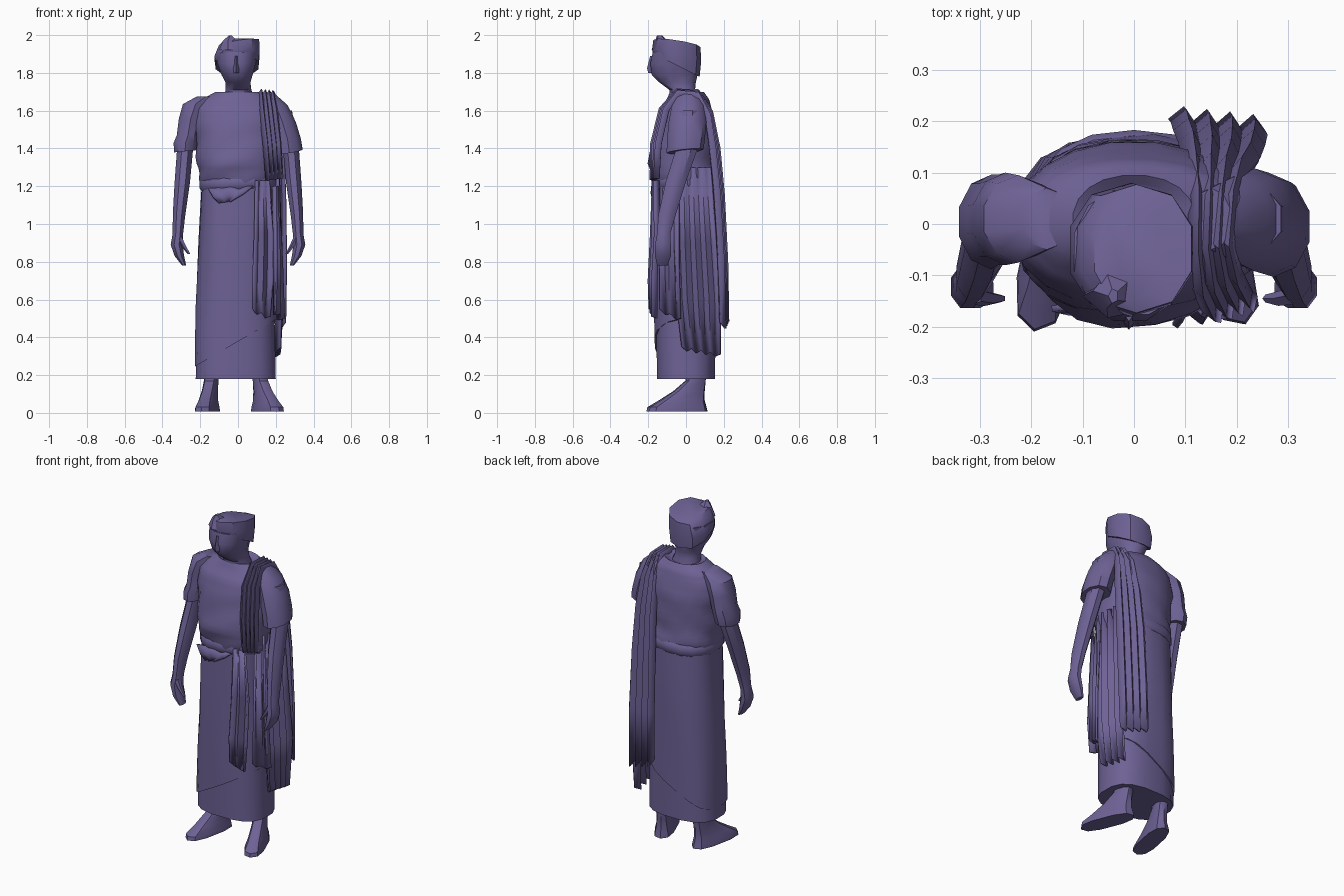
import bpy, bmesh, math
from mathutils import Vector

mat = bpy.data.materials.new("muted purple")
mat.diffuse_color = (0.155, 0.122, 0.30, 1)


def finish(name, bm, thickness=0):
    bmesh.ops.recalc_face_normals(bm, faces=bm.faces)
    me = bpy.data.meshes.new(name)
    bm.to_mesh(me)
    bm.free()
    me.materials.append(mat)
    ob = bpy.data.objects.new(name, me)
    bpy.context.collection.objects.link(ob)
    if thickness:
        mod = ob.modifiers.new("thickness", 'SOLIDIFY')
        mod.thickness = thickness
        mod.offset = 0
    bpy.ops.object.select_all(action='DESELECT')
    ob.select_set(True)
    bpy.context.view_layer.objects.active = ob
    bpy.ops.object.shade_smooth_by_angle(angle=math.radians(38))
    return ob


def loft(name, rings, n=10, power=1.0, sub=1, fold=None, yaw=0, phase=0.5):
    """Rings are (x, y, z, rx, ry, slope_x, slope_y); skin them and cap the ends."""
    rings = [tuple(r) + (0,) * (7 - len(r)) for r in rings]
    full = []
    for a, b in zip(rings, rings[1:]):
        for k in range(sub):
            t = k / sub
            full.append([p + (q - p) * t for p, q in zip(a, b)])
    full.append(rings[-1])
    bm = bmesh.new()
    loops = []
    for x, y, z, rx, ry, sx, sy in full:
        loop = []
        for i in range(n):
            a = 2 * math.pi * (i + phase) / n
            c, s = math.cos(a), math.sin(a)
            dx = rx * math.copysign(abs(c) ** power, c)
            dy = ry * math.copysign(abs(s) ** power, s)
            if fold:
                f = fold(a, x + dx, y + dy, z)
                dx, dy = dx * f, dy * f
            ux = dx * math.cos(yaw) - dy * math.sin(yaw)
            uy = dx * math.sin(yaw) + dy * math.cos(yaw)
            loop.append(bm.verts.new((x + ux, y + uy, z + sx * dx + sy * dy)))
        loops.append(loop)
    for a, b in zip(loops, loops[1:]):
        for i in range(n):
            j = (i + 1) % n
            bm.faces.new((a[i], a[j], b[j], b[i]))
    bm.faces.new(loops[0])
    bm.faces.new(loops[-1])
    return finish(name, bm)


def cloth(name, rows, pleats=3, depth=0.02, hem=0.03):
    """Pleated strip; rows are (left point, right point), last row is the hem."""
    bm = bmesh.new()
    rows = [(Vector(a), Vector(b)) for a, b in rows]
    mid = [(a + b) / 2 for a, b in rows]
    grid = []
    for r, (a, b) in enumerate(rows):
        tangent = mid[min(r + 1, len(rows) - 1)] - mid[max(r - 1, 0)]
        nrm = tangent.cross(b - a).normalized()
        line = []
        for i in range(2 * pleats + 1):
            p = a.lerp(b, i / (2 * pleats)) + nrm * depth * (i % 2)
            if r == len(rows) - 1:
                p.z -= hem * (i % 2)
            line.append(bm.verts.new(p))
        grid.append(line)
    for u, v in zip(grid, grid[1:]):
        for i in range(2 * pleats):
            bm.faces.new((u[i], u[i + 1], v[i + 1], v[i]))
    return finish(name, bm, 0.012)


# long under-skirt and the wrap over it with its slanting hem
loft("underskirt", [(-.012, 0, .18, .215, .155), (-.01, 0, .6, .205, .163),
                    (0, 0, 1.2, .19, .165)], n=16, power=.75)
loft("wrap", [(-.014, 0, .37, .216, .166, .58), (-.01, 0, .65, .213, .17, .45),
              (-.005, 0, .95, .203, .174, .2), (0, 0, 1.2, .195, .17)],
     n=20, power=.78, sub=2,
     fold=lambda a, x, y, z: 1 + .018 * math.sin(5 * a + 6 * z))

# bloused tunic with curved folds sweeping down from the draped shoulder
def tunic_fold(a, x, y, z):
    return 1 + .028 * math.sin(38 * (z - .5 * x + 1.2 * x * x)) * max(0, 1.75 - z) * 2.2

loft("tunic", [(0, 0, 1.2, .195, .17), (0, -.005, 1.25, .207, .18),
               (0, -.02, 1.32, .222, .182), (0, -.01, 1.42, .222, .172),
               (0, -.003, 1.52, .235, .162), (0, 0, 1.61, .23, .138),
               (0, .01, 1.66, .195, .113), (0, .005, 1.70, .12, .09),
               (0, 0, 1.68, .08, .07)],
     n=20, power=.9, sub=3, fold=tunic_fold)
loft("belt", [(0, 0, 1.185, .198, .172, .04), (0, 0, 1.20, .207, .183, .04),
              (0, 0, 1.235, .207, .183, .04), (0, 0, 1.25, .198, .172, .04)], n=18, power=.85)
cloth("tucked_fold", [((-.16, -.165, 1.19), (.08, -.18, 1.2)),
                      ((-.13, -.172, 1.14), (.03, -.182, 1.16)),
                      ((-.10, -.172, 1.11), (-.04, -.176, 1.12))], 2, -.012, 0)

# neck, face and hair
loft("head", [(.005, 0, 1.62, .1, .08), (.003, -.02, 1.71, .07, .07),
              (0, -.045, 1.75, .068, .1), (-.005, -.06, 1.79, .085, .125),
              (-.008, -.063, 1.85, .105, .13), (-.005, -.055, 1.91, .115, .125)],
     n=12, power=.9)
loft("nose", [(-.01, -.175, 1.80, .02, .025), (-.01, -.182, 1.825, .018, .024),
              (-.01, -.175, 1.89, .01, .015)], n=4, phase=0)
loft("hair", [(-.005, -.05, 1.84, .118, .122, 0, -.5), (-.005, -.05, 1.89, .125, .13, .1, -.25),
              (.005, -.048, 1.955, .112, .125, .16, -.15),
              (-.01, -.06, 1.968, .07, .09, .05, -.15)], n=10, power=.9)
loft("forelock", [(-.03, -.14, 1.92, .07, .045), (-.04, -.13, 1.97, .04, .035),
                  (-.04, -.14, 1.997, .01, .015)], n=5)

# arms and hands
for side, s in (("left", 1), ("right", -1)):
    loft(side + "_arm", [(s * .235, .01, 1.6, .055, .065), (s * .28, .005, 1.4, .046, .062),
                         (s * .295, -.055, 1.22, .044, .058), (s * .312, -.1, 1.05, .036, .05),
                         (s * .318, -.118, .95, .03, .038), (s * .325, -.122, .89, .034, .045),
                         (s * .31, -.122, .83, .027, .045), (s * .285, -.125, .78, .012, .03)],
         n=8)
    loft(side + "_thumb", [(s * .312, -.14, .93, .018, .018), (s * .285, -.145, .88, .014, .015),
                           (s * .258, -.145, .84, .008, .008)], n=5)

# short sleeve with a rolled edge, and the cape over the other shoulder
loft("sleeve", [(-.17, .01, 1.675, .05, .06), (-.225, .01, 1.635, .07, .085),
                (-.25, .01, 1.56, .066, .09), (-.265, .008, 1.47, .062, .088),
                (-.278, .004, 1.43, .066, .092), (-.28, 0, 1.385, .062, .085, .1)], n=10)
loft("shoulder_cape", [(.15, .01, 1.695, .04, .06), (.2, .01, 1.63, .065, .085),
                       (.235, .008, 1.54, .075, .1), (.262, 0, 1.45, .075, .1),
                       (.272, -.005, 1.385, .073, .098, .15, .1)], n=10)

# pleated cloth over the shoulder, falling down the front and the back
cloth("shoulder_drape", [((.15, -.165, 1.23), (.235, -.14, 1.24)),
                         ((.135, -.165, 1.42), (.225, -.13, 1.42)),
                         ((.115, -.12, 1.6), (.205, -.09, 1.6)),
                         ((.11, -.04, 1.69), (.19, -.03, 1.68)),
                         ((.11, .05, 1.69), (.2, .05, 1.67)),
                         ((.10, .115, 1.59), (.22, .1, 1.57)),
                         ((.09, .155, 1.4), (.24, .125, 1.4)),
                         ((.08, .178, 1.15), (.25, .15, 1.15)),
                         ((.075, .195, .8), (.255, .17, .8)),
                         ((.07, .2, .53), (.25, .18, .48))], 4, -.026, .04)

# hanging sash at the front and long fold at the side
cloth("front_sash", [((.095, -.178, 1.23), (.165, -.17, 1.23)),
                     ((.09, -.188, .95), (.185, -.165, .95)),
                     ((.08, -.2, .7), (.185, -.18, .7)),
                     ((.08, -.195, .55), (.17, -.18, .51))], 2, -.028, .02)
cloth("side_fold", [((.215, -.06, 1.3), (.215, .13, 1.3)),
                    ((.222, -.06, .9), (.228, .16, .9)),
                    ((.23, -.05, .6), (.24, .18, .6)),
                    ((.225, -.02, .35), (.22, .18, .31))], 4, -.025, .02)
cloth("side_fold_inner", [((.2, -.12, 1.2), (.215, -.04, 1.2)),
                          ((.205, -.14, .8), (.235, -.04, .8)),
                          ((.2, -.14, .55), (.245, -.03, .5))], 2, -.02, .02)

# bare feet, turned outward
for side, s, yaw in (("left", 1, .38), ("right", -1, -.2)):
    cx = .115 if s > 0 else -.14
    d = Vector((math.sin(yaw), -math.cos(yaw)))
    def at(t, z, rx, ry):
        return (cx + d.x * t, .06 + d.y * t, z, rx, ry)
    loft(side + "_foot", [at(.11, .008, .056, .165), at(.11, .03, .054, .16),
                          at(.085, .065, .044, .125), at(.045, .115, .038, .085),
                          at(.01, .17, .036, .055), at(0, .26, .045, .055)],
         n=10, power=.75, yaw=yaw)
